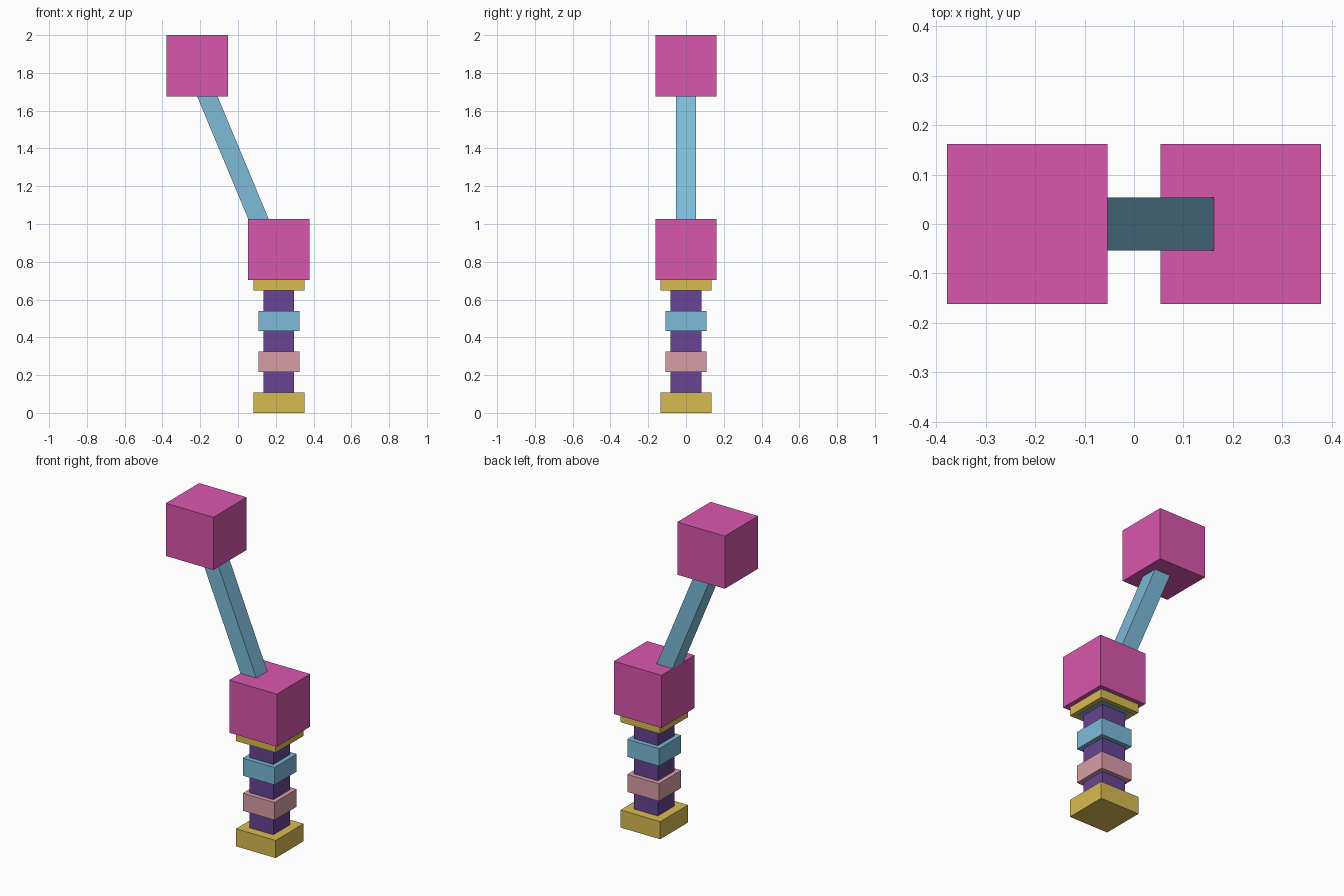
import bpy
import bmesh

U = 2 / 37      # block unit: the model is 37 units tall
POST_X = 4      # the column stands left of centre, in units


def make_material(name, rgb):
    # sRGB 0-255 to linear
    linear = [((c / 255 + 0.055) / 1.055) ** 2.4 for c in rgb] + [1.0]
    mat = bpy.data.materials.new(name)
    mat.use_nodes = True
    mat.diffuse_color = linear
    mat.node_tree.nodes["Principled BSDF"].inputs["Base Color"].default_value = linear
    return mat


def block(name, mat, x, width, z0, z1, x_top=None):
    """Square block from z0 to z1; x_top shifts its upper end to make it lean."""
    x_top = x if x_top is None else x_top
    bm = bmesh.new()
    bmesh.ops.create_cube(bm, size=1)
    for v in bm.verts:
        upper = v.co.z > 0
        v.co.x = (v.co.x * width + (x_top if upper else x)) * U
        v.co.y *= width * U
        v.co.z = (z1 if upper else z0) * U
    mesh = bpy.data.meshes.new(name)
    bm.to_mesh(mesh)
    bm.free()
    mesh.materials.append(mat)
    obj = bpy.data.objects.new(name, mesh)
    bpy.context.collection.objects.link(obj)
    return obj


cube = bpy.data.objects.get("Cube")
if cube:
    bpy.data.objects.remove(cube, do_unlink=True)

magenta = make_material("magenta", (217, 87, 174))
gold = make_material("gold", (217, 187, 82))
purple = make_material("purple", (103, 69, 147))
blue = make_material("sky blue", (125, 187, 217))
rose = make_material("dusty rose", (217, 158, 168))

# Column: base, post, rings and cap
block("base", gold, POST_X, 5, 0, 2)
block("post", purple, POST_X, 3, 2, 12)
block("lower_ring", rose, POST_X, 4, 4, 6)
block("upper_ring", blue, POST_X, 4, 8, 10)
block("cap", gold, POST_X, 5, 12, 13)
block("cap_underside_plate", blue, POST_X, 4, 11.97, 12.1)

# Two large cubes joined by a leaning strut
block("lower_cube", magenta, POST_X, 6, 13, 19)
block("strut", blue, 2, 2, 19, 31, x_top=-3)
block("upper_cube", magenta, -POST_X, 6, 31, 37)
